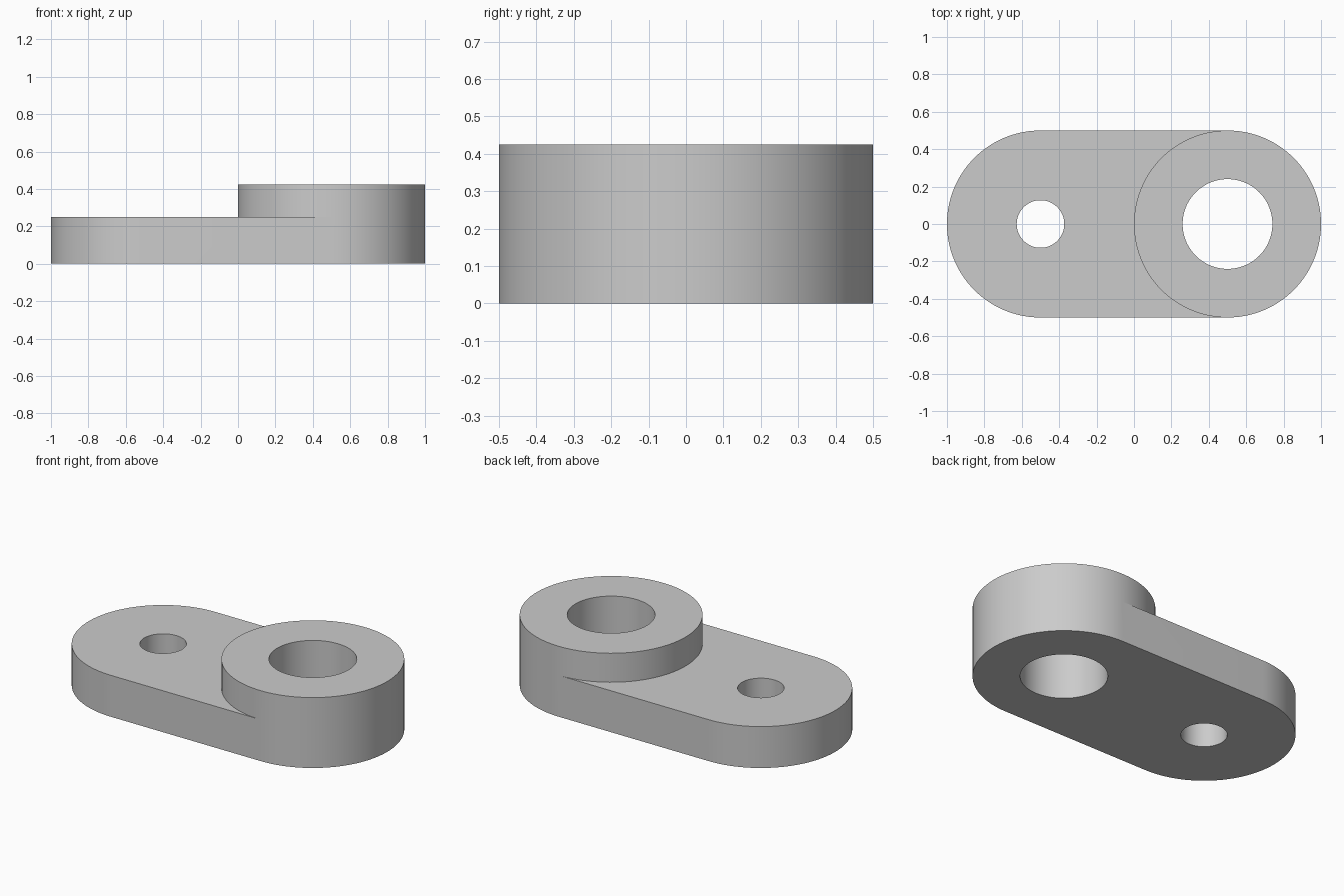
import bpy, bmesh, math
from mathutils import Vector

cube = bpy.data.objects.get("Cube")
if cube:
    bpy.data.objects.remove(cube, do_unlink=True)

PLATE_TOP, BOSS_TOP = 0.25, 0.425
END_R, BORE_R, PIN_R = 0.5, 0.24, 0.127
CENTRE = 0.5
HALF = 64  # segments per half circle

steel = bpy.data.materials.new("plain grey")
steel.use_nodes = True
grey = (0.6, 0.6, 0.6, 1)
steel.diffuse_color = grey
steel.node_tree.nodes["Principled BSDF"].inputs["Base Color"].default_value = grey

bm = bmesh.new()


def arc(cx, r, start, turn):
    """Points along an arc in the ground plane, both ends included."""
    n = round(HALF * abs(turn) / math.pi)
    angles = [start + turn * i / n for i in range(n + 1)]
    return [(cx + r * math.cos(a), r * math.sin(a)) for a in angles]


def wall(points, z0, z1):
    """Upright strip of quads following the points."""
    low, high = ([bm.verts.new((x, y, z)) for x, y in points] for z in (z0, z1))
    for i in range(len(points) - 1):
        bm.faces.new((low[i], low[i + 1], high[i + 1], high[i]))


def cap(loops, z, up):
    """Flat face bounded by an outline and holes."""
    edges = []
    for points in loops:
        verts = [bm.verts.new((x, y, z)) for x, y in points]
        edges += [bm.edges.new((v, verts[i - 1])) for i, v in enumerate(verts)]
    bmesh.ops.triangle_fill(bm, edges=edges, use_beauty=True, normal=Vector((0, 0, up)))


# Outlines
near_arc = arc(CENTRE, END_R, -math.pi / 2, math.pi)
boss_arc = arc(CENTRE, END_R, math.pi / 2, math.pi)
far_arc = arc(-CENTRE, END_R, math.pi / 2, math.pi)
bore = arc(CENTRE, BORE_R, 0, math.tau)
pin_hole = arc(-CENTRE, PIN_R, 0, math.tau)

# Lever plate
wall(near_arc + far_arc + near_arc[:1], 0, PLATE_TOP)
cap([near_arc + far_arc, bore[:-1], pin_hole[:-1]], 0, -1)
cap([far_arc + boss_arc[::-1], pin_hole[:-1]], PLATE_TOP, 1)

# Raised boss
wall(near_arc + boss_arc[1:], PLATE_TOP, BOSS_TOP)
cap([near_arc + boss_arc[1:-1], bore[:-1]], BOSS_TOP, 1)

# Through holes
wall(bore, 0, BOSS_TOP)
wall(pin_hole, 0, PLATE_TOP)

bmesh.ops.remove_doubles(bm, verts=bm.verts[:], dist=1e-5)
bmesh.ops.recalc_face_normals(bm, faces=bm.faces[:])

mesh = bpy.data.meshes.new("lever_body")
bm.to_mesh(mesh)
bm.free()
mesh.materials.append(steel)
lever = bpy.data.objects.new("lever_body", mesh)
bpy.context.collection.objects.link(lever)

bpy.ops.object.select_all(action='DESELECT')
lever.select_set(True)
bpy.context.view_layer.objects.active = lever
bpy.ops.object.shade_smooth_by_angle(angle=math.radians(30))
